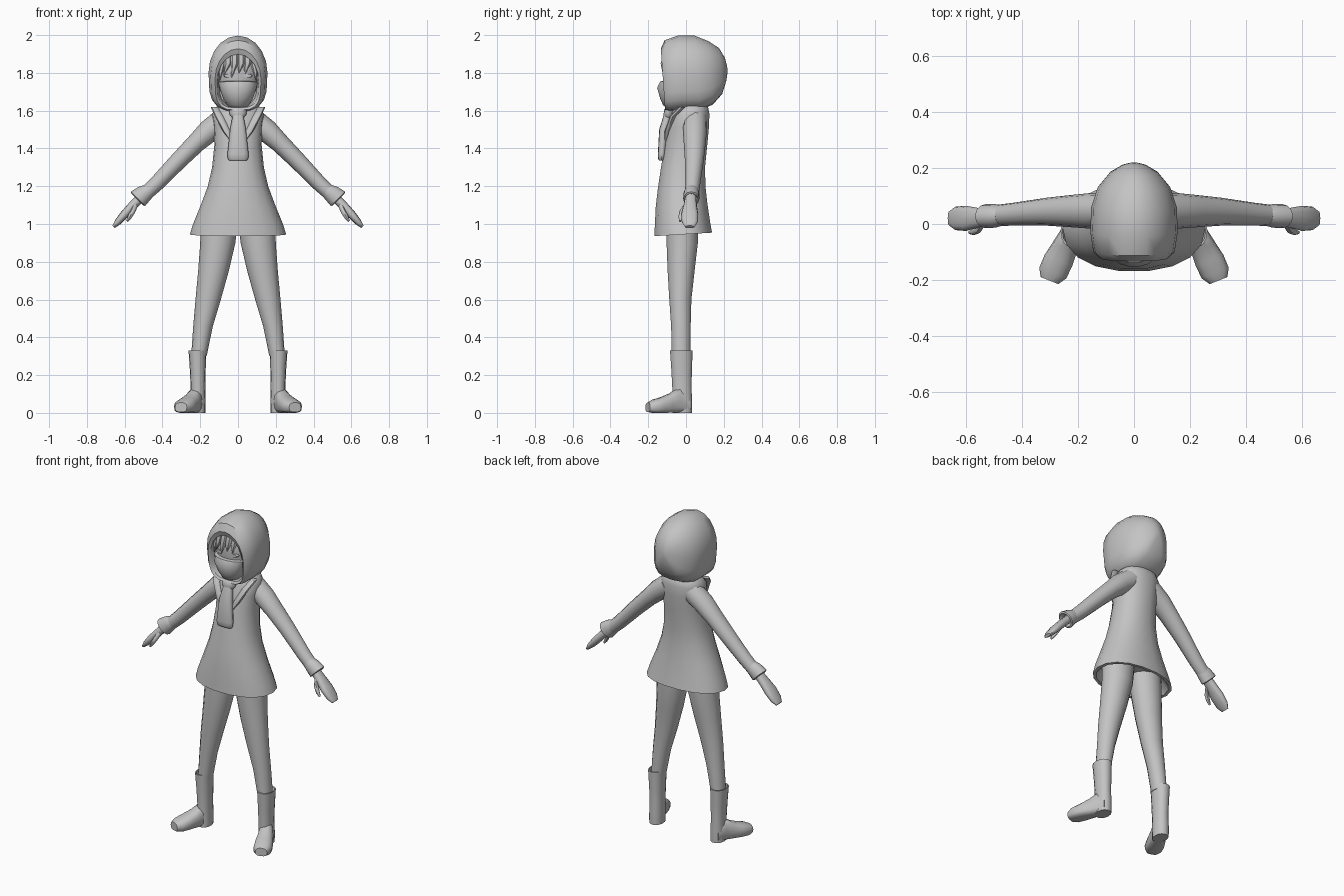
import bpy, bmesh, math
from mathutils import Vector

X, Y, Z = Vector((1, 0, 0)), Vector((0, 1, 0)), Vector((0, 0, 1))
grey = bpy.data.materials.new("plain grey")
grey.diffuse_color = (0.55, 0.55, 0.55, 1)


def power(t, e):
    return math.copysign(abs(t) ** e, t)


def loft(name, rings, u, v, n=14, e_up=1.0, e_low=1.0, mirror=False):
    """Skin rings (x, y, z, half size along u, half size along v), capped at both ends."""
    bm = bmesh.new()
    loops = []
    for x, y, z, a, b in rings:
        loop = []
        for i in range(n):
            t = 2 * math.pi * i / n
            e = e_up if math.sin(t) > -1e-6 else e_low
            p = Vector((x, y, z)) + u * a * power(math.cos(t), e) + v * b * power(math.sin(t), e)
            loop.append(bm.verts.new(p))
        loops.append(loop)
    for p, q in zip(loops, loops[1:]):
        for i in range(n):
            j = (i + 1) % n
            bm.faces.new((p[i], p[j], q[j], q[i]))
    bm.faces.new(loops[0])
    bm.faces.new(loops[-1])
    bmesh.ops.recalc_face_normals(bm, faces=bm.faces)
    for f in bm.faces:
        f.smooth = True
    me = bpy.data.meshes.new(name)
    bm.to_mesh(me)
    bm.free()
    me.set_sharp_from_angle(angle=math.radians(45))
    me.materials.append(grey)
    ob = bpy.data.objects.new(name, me)
    bpy.context.collection.objects.link(ob)
    if mirror:
        m = ob.modifiers.new("mirror", 'MIRROR')
        m.use_mirror_merge = False
    return ob


def body(rings):
    """Turn (z, half width, front y, back y) into centred loft rings."""
    return [(0, (f + k) / 2, z, w, (k - f) / 2) for z, w, f, k in rings]


# Flared tunic with a hollow hem
loft("tunic", body([
    (1.00, .19, -.12, .09), (.945, .235, -.155, .125), (.945, .255, -.17, .14),
    (1.0, .238, -.167, .13), (1.1, .197, -.162, .115), (1.2, .16, -.15, .104),
    (1.3, .137, -.135, .103), (1.42, .125, -.115, .115), (1.52, .13, -.1, .124),
    (1.58, .138, -.082, .125), (1.615, .12, -.07, .118), (1.65, .08, -.05, .09)]),
    X, Vector((0, 1, .06)), 18, .9, .9)

# Sleeves, cuffs and hands
across = Vector((.7, 0, .7))
loft("sleeve", [(.07, .05, 1.55, .062, .07), (.15, .047, 1.495, .064, .062),
                (.22, .046, 1.43, .058, .052), (.31, .044, 1.34, .05, .047),
                (.43, .035, 1.215, .041, .041), (.5, .03, 1.15, .037, .038)],
     Y, across, 12, mirror=True)
loft("cuff", [(.47, .03, 1.18, .036, .038), (.495, .029, 1.163, .042, .047),
              (.53, .028, 1.133, .043, .054), (.533, .028, 1.13, .036, .044),
              (.515, .028, 1.145, .028, .026)], Y, across, 12, mirror=True)
loft("hand", [(.51, .025, 1.145, .028, .024), (.56, .022, 1.095, .036, .024),
              (.6, .02, 1.052, .045, .023), (.637, .02, 1.01, .042, .018),
              (.659, .02, .985, .026, .009)], Y, across, 12, .8, .8, mirror=True)
loft("thumb", [(.54, .005, 1.105, .015, .014), (.555, -.02, 1.07, .014, .014),
               (.572, -.028, 1.04, .012, .012), (.588, -.03, 1.015, .006, .006)],
     Y, across, 8, mirror=True)

# Legs
loft("leg", [(.1, -.02, 1.0, .098, .085), (.107, -.02, .9, .093, .085),
             (.13, -.026, .75, .081, .073), (.158, -.03, .6, .067, .06),
             (.185, -.027, .46, .052, .053), (.207, -.026, .3, .041, .05)],
     X, Y, 14, mirror=True)

# Boots: shaft with open lip, and turned-out foot
loft("boot_shaft", [(.212, -.026, .3, .036, .046), (.214, -.025, .33, .042, .054),
                    (.215, -.025, .33, .047, .061), (.213, -.023, .23, .042, .056),
                    (.212, -.022, .14, .039, .052), (.212, -.02, .07, .041, .053),
                    (.212, -.02, .0, .04, .052)], X, Y, 14, .9, .9, mirror=True)
loft("boot_foot", [(.208, .01, .045, .036, .045), (.225, -.04, .068, .042, .068),
                   (.248, -.085, .052, .047, .052), (.27, -.13, .042, .053, .042),
                   (.29, -.175, .035, .052, .035), (.302, -.202, .03, .034, .025)],
     Vector((.93, .37, 0)), Z, 14, .85, .6, mirror=True)

# Hood, from the inside of the face opening round to the back
loft("hood", [(0, -.03, 1.76, .1, .13), (0, -.112, 1.757, .11, .142),
              (0, -.122, 1.765, .122, .163), (0, -.1, 1.785, .145, .188),
              (0, -.03, 1.8, .156, .197), (0, .06, 1.8, .153, .197),
              (0, .13, 1.8, .13, .168), (0, .183, 1.81, .086, .122),
              (0, .21, 1.82, .042, .06), (0, .219, 1.82, .01, .015)],
     X, Vector((0, -.07, 1)), 20, 1, .6)

# Head and the mask over its lower half
loft("head", body([(1.6, .05, -.08, .05), (1.66, .075, -.1, .05), (1.72, .1, -.115, .05),
                   (1.79, .109, -.12, .05), (1.85, .106, -.118, .05), (1.91, .09, -.09, .05)]),
     X, Y, 18)
loft("mask", body([(1.61, .04, -.1, 0), (1.625, .055, -.122, 0), (1.66, .077, -.138, 0),
                   (1.715, .096, -.154, 0), (1.75, .105, -.138, 0), (1.753, .1, -.125, 0)]),
     X, Vector((0, 1, -.06)), 18)

# Eyes
loft("eye", [(.05, -.095, 1.785, .026, .012), (.05, -.117, 1.785, .024, .01)],
     X, Z, 10, mirror=True)

# Pointed fringe locks: root x, tip x, tip z
for x, tip, z in [(-.085, -.098, 1.76), (-.053, -.075, 1.79), (-.018, -.035, 1.775),
                  (.016, .005, 1.8), (.05, .035, 1.79), (.085, .098, 1.76)]:
    y = -.025 - .098 * math.sqrt(1 - (x / .125) ** 2)
    loft("fringe_lock", [(x, y + .02, 1.905, .022, .014), (x, y, 1.85, .02, .014),
                         (tip, y + .005, z, .002, .003)], X, Y, 6)

# Collar fold, scarf knot and hanging scarf end
loft("collar_fold", [(.125, -.02, 1.62, .02, .018), (.1, -.07, 1.57, .022, .016),
                     (.06, -.1, 1.49, .02, .013), (.035, -.108, 1.44, .006, .008)],
     X, Y, 8, mirror=True)
loft("scarf_knot", [(0, -.08, 1.625, .03, .015), (0, -.086, 1.608, .048, .029),
                    (0, -.09, 1.58, .045, .029), (0, -.096, 1.56, .028, .02)], X, Y, 12)
loft("scarf_end", [(0, -.095, 1.58, .028, .022), (0, -.118, 1.5, .042, .024),
                   (0, -.128, 1.37, .056, .021), (0, -.13, 1.345, .054, .018),
                   (0, -.13, 1.335, .045, .012)], X, Y, 12, .8, .8)
